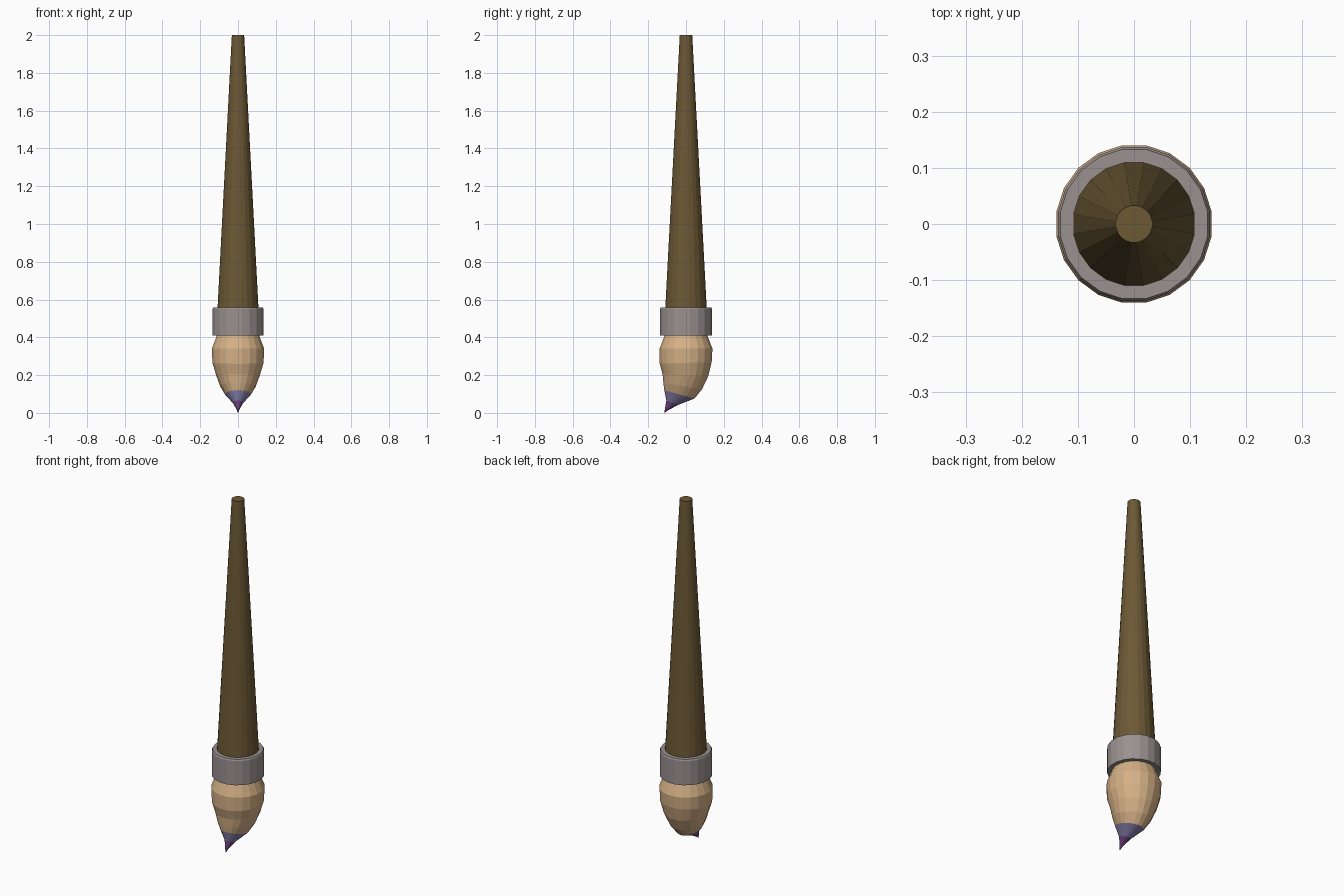
import bpy, bmesh, math

if "Cube" in bpy.data.objects:
    bpy.data.objects.remove(bpy.data.objects["Cube"])

SIDES = 20


def mat(name, rgb):
    m = bpy.data.materials.new(name)
    m.diffuse_color = (*rgb, 1)
    m.use_nodes = True
    m.node_tree.nodes["Principled BSDF"].inputs["Base Color"].default_value = m.diffuse_color
    return m


wood = mat("dark wood", (0.15, 0.10, 0.036))
metal = mat("grey metal", (0.32, 0.285, 0.28))
hair = mat("tan hair", (0.67, 0.44, 0.24))
lavender = mat("lavender paint", (0.25, 0.22, 0.42))
purple = mat("purple paint", (0.14, 0.05, 0.19))


def loft(name, rings, mats, band_mats=None):
    """Loft rings given as (front y, front z, back y, back z, x radius)."""
    bm = bmesh.new()
    loops = []
    for yf, zf, yb, zb, rx in rings:
        loop = []
        for i in range(SIDES):
            a = 2 * math.pi * (i + 0.5) / SIDES
            t = (1 + math.sin(a) / math.cos(math.pi / SIDES)) / 2
            loop.append(bm.verts.new((rx * math.cos(a), yf + (yb - yf) * t,
                                      zf + (zb - zf) * t)))
        loops.append(loop)
    for k in range(len(loops) - 1):
        a, b = loops[k], loops[k + 1]
        for i in range(SIDES):
            j = (i + 1) % SIDES
            f = bm.faces.new((a[i], a[j], b[j], b[i]))
            f.material_index = band_mats[k] if band_mats else 0
    bm.faces.new(loops[0])
    end = bm.faces.new(loops[-1])
    end.material_index = band_mats[-1] if band_mats else 0
    bmesh.ops.recalc_face_normals(bm, faces=bm.faces)
    me = bpy.data.meshes.new(name)
    bm.to_mesh(me)
    bm.free()
    for m in mats:
        me.materials.append(m)
    ob = bpy.data.objects.new(name, me)
    bpy.context.collection.objects.link(ob)
    return ob


def ring(r, z):
    return (-r, z, r, z, r)


# Tapered handle
loft("handle", [ring(0.111, 0.53), ring(0.033, 2.0)], [wood])

# Metal collar with a small top chamfer
loft("ferrule", [ring(0.137, 0.41), ring(0.137, 0.55), ring(0.133, 0.558)], [metal])

# Bristles, bent towards the front, with a painted tip
loft("bristles", [
    ring(0.112, 0.42),
    ring(0.115, 0.405),
    ring(0.140, 0.34),
    (-0.139, 0.26, 0.136, 0.27, 0.137),
    (-0.124, 0.205, 0.118, 0.195, 0.117),
    (-0.120, 0.16, 0.085, 0.125, 0.095),
    (-0.115, 0.12, 0.045, 0.076, 0.068),
    (-0.104, 0.065, -0.040, 0.043, 0.027),
    (-0.112, 0.020, -0.095, 0.014, 0.007),
    (-0.114, 0.001, -0.112, 0.0, 0.001),
], [hair, lavender, purple], [0, 0, 0, 0, 0, 0, 1, 2, 2])
